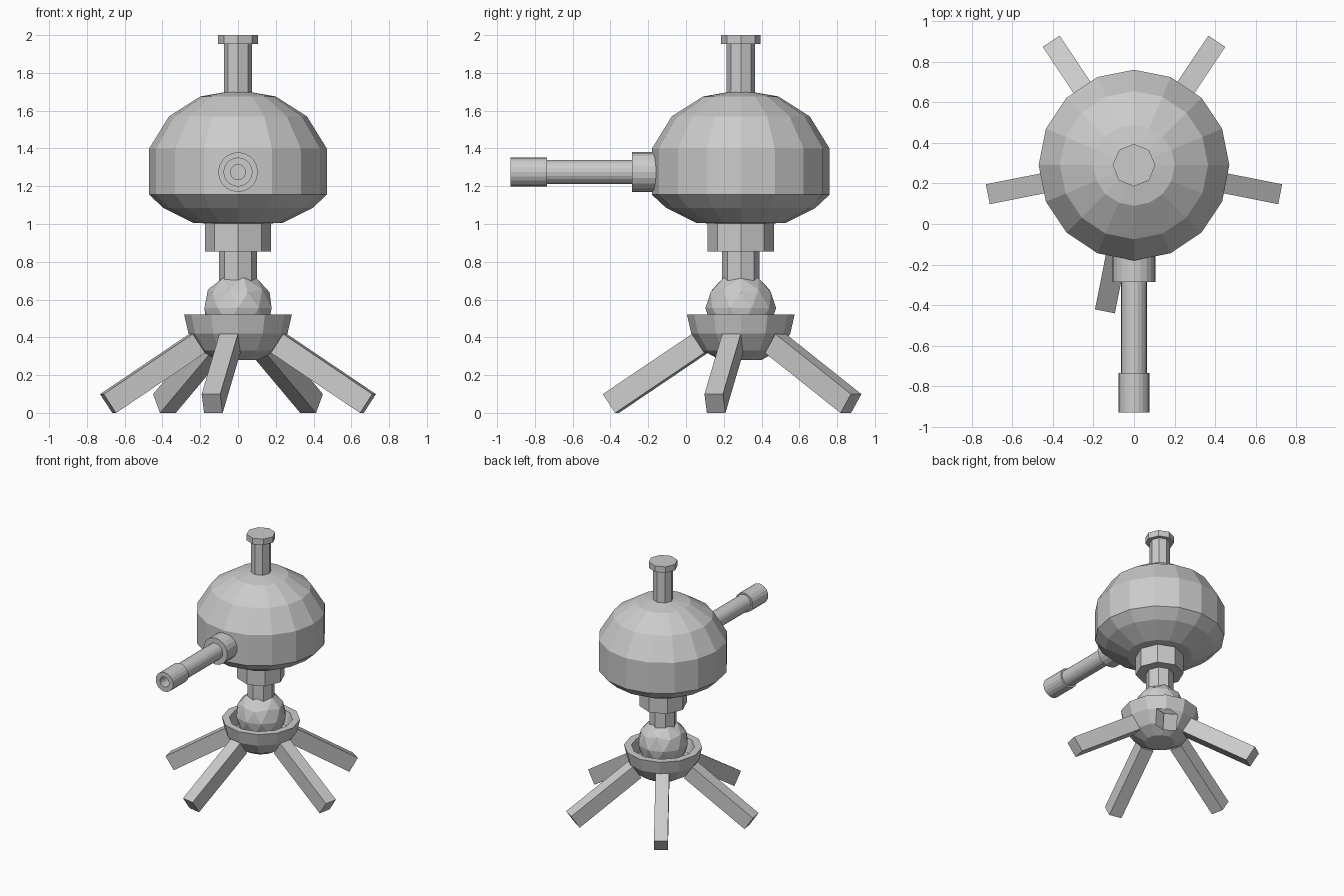
import bpy, bmesh, math
from mathutils import Matrix, Vector

if "Cube" in bpy.data.objects:
    bpy.data.objects.remove(bpy.data.objects["Cube"])

AXIS_Y = 0.29      # vertical axis of the body and stand
BARREL_Z = 1.275   # height of the barrel


def make_object(name, bm):
    bmesh.ops.recalc_face_normals(bm, faces=bm.faces[:])
    mesh = bpy.data.meshes.new(name)
    bm.to_mesh(mesh)
    bm.free()
    obj = bpy.data.objects.new(name, mesh)
    bpy.context.collection.objects.link(obj)
    return obj


def lathe(name, profile, sides, matrix):
    """Revolve (radius, height) points about z, then place with matrix."""
    bm = bmesh.new()
    rings = []
    for r, z in profile:
        if r == 0:
            rings.append([bm.verts.new((0, 0, z))] * sides)
        else:
            rings.append([bm.verts.new((r * math.cos(2 * math.pi * i / sides),
                                        r * math.sin(2 * math.pi * i / sides), z))
                          for i in range(sides)])
    for low, high in zip(rings, rings[1:]):
        for i in range(sides):
            j = (i + 1) % sides
            corners = list(dict.fromkeys((low[i], low[j], high[j], high[i])))
            bm.faces.new(corners)
    bm.transform(matrix)
    return make_object(name, bm)


upright = Matrix.Translation((0, AXIS_Y, 0))
forward = Matrix.Translation((0, 0, BARREL_Z)) @ Matrix.Rotation(math.pi / 2, 4, 'X')

# Domed body
lathe("body", [(0, 1.0), (0.235, 1.005), (0.395, 1.085), (0.47, 1.155), (0.47, 1.4),
               (0.365, 1.57), (0.2, 1.675), (0, 1.71)], 16, upright)

# Top stem with cap
lathe("top_stem", [(0, 1.68), (0.075, 1.68), (0.075, 1.955), (0, 1.955)], 8, upright)
lathe("top_cap", [(0, 1.952), (0.105, 1.952), (0.105, 2.0), (0, 2.0)], 8, upright)

# Neck
lathe("neck_collar", [(0, 0.855), (0.175, 0.855), (0.175, 1.02), (0, 1.02)], 8, upright)
lathe("neck", [(0, 0.66), (0.1, 0.66), (0.1, 0.87), (0, 0.87)], 8, upright)

# Ball joint
bm = bmesh.new()
bmesh.ops.create_icosphere(bm, subdivisions=2, radius=0.187,
                           matrix=Matrix.Translation((0, AXIS_Y, 0.555)))
make_object("ball_joint", bm)

# Hollow socket holding the ball
lathe("socket_bowl", [(0, 0.28), (0.11, 0.28), (0.2, 0.33), (0.262, 0.42), (0.285, 0.52),
                      (0.23, 0.52), (0.2, 0.42), (0.11, 0.36), (0, 0.35)], 12, upright)

# Five splayed legs, with a wider gap at the front right
slope = math.radians(33.5)
inner, outer = Vector((0.22, 0, 0.367)), Vector((0.702, 0, 0.05))
for k in range(5):
    bm = bmesh.new()
    bmesh.ops.create_cube(bm, size=1, matrix=Matrix.Diagonal(((outer - inner).length, 0.1, 0.12, 1)))
    bm.transform(upright
                 @ Matrix.Rotation(math.radians(-11.25 + 67.5 * k), 4, 'Z')
                 @ Matrix.Translation((inner + outer) / 2)
                 @ Matrix.Rotation(slope, 4, 'Y'))
    make_object(f"leg_{k + 1}", bm)

# Barrel with mounting collar and hollow muzzle, pointing to the front
lathe("barrel_collar", [(0, 0.1), (0.105, 0.1), (0.105, 0.285), (0, 0.285)], 20, forward)
lathe("barrel", [(0, 0.27), (0.064, 0.27), (0.064, 0.74), (0, 0.74)], 20, forward)
lathe("muzzle", [(0, 0.735), (0.077, 0.735), (0.077, 0.93), (0.04, 0.93),
                 (0.04, 0.83), (0, 0.83)], 20, forward)
